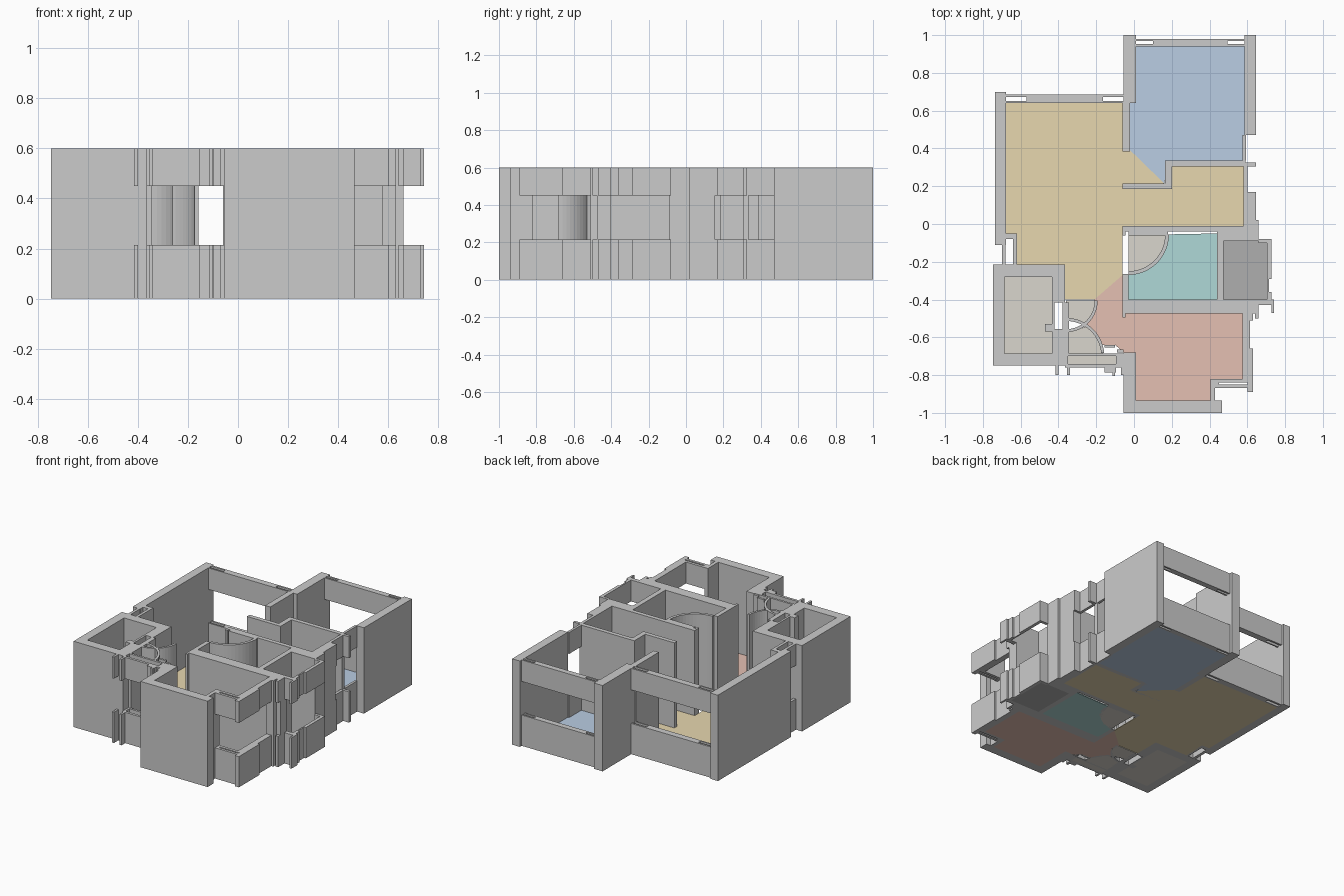
import bpy, bmesh, math

H, SILL, HEAD, FLOOR = 0.6, 0.215, 0.45, 0.005


def finish(bm, name, colour=None):
    bmesh.ops.recalc_face_normals(bm, faces=bm.faces)
    me = bpy.data.meshes.new(name)
    bm.to_mesh(me)
    bm.free()
    ob = bpy.data.objects.new(name, me)
    bpy.context.collection.objects.link(ob)
    if colour:
        mat = bpy.data.materials.new(name + "_colour")
        mat.diffuse_color = (*colour, 1)
        me.materials.append(mat)
    return ob


def prism(bm, pts, z0, z1):
    low = [bm.verts.new((x, y, z0)) for x, y in pts]
    top = [bm.verts.new((x, y, z1)) for x, y in pts]
    bm.faces.new(low[::-1])
    bm.faces.new(top)
    n = len(pts)
    for i in range(n):
        j = (i + 1) % n
        bm.faces.new((low[i], low[j], top[j], top[i]))


def walls(name, rects, spans=((0, H),)):
    bm = bmesh.new()
    for x0, x1, y0, y1 in rects:
        for z0, z1 in spans:
            prism(bm, [(x0, y0), (x1, y0), (x1, y1), (x0, y1)], z0, z1)
    return finish(bm, name)


def arc(cx, cy, r, a0, a1, n=14):
    return [(cx + r * math.cos(math.radians(a0 + (a1 - a0) * i / n)),
             cy + r * math.sin(math.radians(a0 + (a1 - a0) * i / n))) for i in range(n + 1)]


def arc_wall(name, cx, cy, r, w, a0, a1):
    bm = bmesh.new()
    prism(bm, arc(cx, cy, r, a0, a1) + arc(cx, cy, r - w, a1, a0), 0, H)
    return finish(bm, name)


def floor(name, pts, colour):
    bm = bmesh.new()
    prism(bm, pts, 0, FLOOR)
    return finish(bm, name, colour)


def slotted(x0, x1, y0, y1, s0, s1, inset):
    # window wall plan with an open slot at each end
    return [(x0, x1, y0, s0), (x0, x1, s1, y1), (x0 + inset, x1 - inset, s0, s1)]


BANDS = ((0, SILL), (HEAD, H))

# Full-height outer walls
walls("outer_walls", [
    (-0.737, -0.678, -0.11, 0.70),
    (-0.055, 0.01, 0.64, 1.0),
    (0.585, 0.645, 0.47, 1.0),
    (0.58, 0.645, -0.01, 0.155),
    (0.44, 0.66, -0.09, -0.01),
    (0.645, 0.66, -0.01, 0.02),
    (-0.055, 0.01, -0.935, -0.68),
    (-0.055, 0.465, -1.0, -0.935),
    (0.41, 0.465, -0.94, -0.935),
    (0.575, 0.63, -0.51, -0.475),
])

# Service room shaft at the left front
walls("shaft_walls", [
    (-0.747, -0.685, -0.75, -0.215),
    (-0.685, -0.365, -0.28, -0.215),
    (-0.685, -0.365, -0.75, -0.685),
    (-0.435, -0.365, -0.415, -0.28),
    (-0.435, -0.42, -0.555, -0.415),
    (-0.378, -0.345, -0.555, -0.415),
    (-0.435, -0.365, -0.685, -0.555),
    (-0.365, -0.345, -0.69, -0.555),
    (-0.47, -0.435, -0.57, -0.53),
])

# Interior partitions
walls("partition_walls", [
    (-0.06, -0.02, 0.385, 0.64),
    (-0.06, 0.20, 0.185, 0.215),
    (0.165, 0.20, 0.215, 0.335),
    (0.20, 0.59, 0.305, 0.335),
    (-0.06, 0.44, -0.04, -0.01),
    (-0.03, 0.18, -0.06, -0.04),
    (0.44, 0.475, -0.40, -0.09),
    (-0.06, 0.66, -0.475, -0.40),
    (-0.06, -0.03, -0.40, -0.265),
    (-0.06, -0.045, -0.495, -0.475),
    (0.405, 0.43, -0.935, -0.82),
    (-0.06, -0.045, -0.06, -0.04),
])

# Window walls: sill and lintel bands
walls("back_bedroom_window", slotted(0.01, 0.585, 0.94, 0.98, 0.952, 0.968, 0.09), BANDS)
walls("living_room_window", slotted(-0.678, -0.055, 0.64, 0.685, 0.65, 0.672, 0.11), BANDS)
walls("left_notch_window", [
    (-0.70, -0.68, -0.215, -0.11),
    (-0.64, -0.62, -0.215, -0.05),
    (-0.678, -0.64, -0.08, -0.05),
], BANDS)
walls("right_passage_window", [
    (0.58, 0.60, 0.155, 0.305),
    (0.575, 0.592, 0.335, 0.47),
    (0.59, 0.645, 0.305, 0.325),
    (0.60, 0.645, 0.155, 0.17),
], BANDS)
walls("balcony_parapet", [
    (0.705, 0.715, -0.43, -0.09),
    (0.715, 0.728, -0.29, -0.08),
    (0.715, 0.728, -0.43, -0.36),
    (0.728, 0.742, -0.47, -0.40),
    (0.66, 0.728, -0.10, -0.08),
    (0.66, 0.728, -0.43, -0.40),
    (0.64, 0.66, -0.50, -0.475),
], BANDS)
walls("front_bedroom_window", [
    (0.575, 0.615, -0.82, -0.51),
    (0.615, 0.63, -0.82, -0.66),
    (0.43, 0.60, -0.84, -0.82),
    (0.43, 0.60, -0.868, -0.85),
    (0.43, 0.45, -0.85, -0.84),
    (0.60, 0.63, -0.89, -0.82),
], BANDS)
walls("entry_window", [
    (-0.365, -0.055, -0.70, -0.685),
    (-0.365, -0.055, -0.76, -0.742),
    (-0.365, -0.35, -0.742, -0.70),
    (-0.095, -0.055, -0.742, -0.70),
    (-0.415, -0.40, -0.80, -0.75),
    (-0.355, -0.34, -0.80, -0.76),
    (-0.155, -0.095, -0.785, -0.76),
    (-0.115, -0.10, -0.805, -0.785),
    (-0.07, -0.055, -0.80, -0.76),
    (-0.155, -0.10, -0.655, -0.64),
    (-0.09, -0.055, -0.68, -0.665),
], BANDS)

# Curved door swings
arc_wall("bathroom_door_swing", -0.03, -0.055, 0.215, 0.02, -90, 0)
arc_wall("entry_door_swing_upper", -0.36, -0.405, 0.168, 0.016, -90, 0)
arc_wall("entry_door_swing_lower", -0.36, -0.70, 0.203, 0.016, 5, 90)

# Floors
BEIGE = (0.70, 0.67, 0.61)
floor("living_floor", [
    (-0.68, 0.645), (-0.06, 0.645), (-0.06, 0.39), (-0.02, 0.39), (0.16, 0.215), (0.20, 0.215),
    (0.20, 0.31), (0.585, 0.31), (0.585, -0.01), (-0.06, -0.01), (-0.06, -0.27), (-0.21, -0.40),
    (-0.365, -0.40), (-0.365, -0.215), (-0.625, -0.215), (-0.625, -0.05), (-0.68, -0.05)],
    (0.80, 0.68, 0.43))
floor("back_bedroom_floor", [
    (0.01, 0.94), (0.585, 0.94), (0.585, 0.33), (0.18, 0.33), (0.16, 0.215), (-0.02, 0.39),
    (-0.02, 0.64), (0.01, 0.64)], (0.49, 0.61, 0.77))
floor("front_bedroom_floor", [
    (-0.21, -0.40), (-0.06, -0.27), (-0.06, -0.475), (0.575, -0.475), (0.575, -0.82),
    (0.405, -0.82), (0.405, -0.935), (0.01, -0.935), (0.01, -0.68), (-0.055, -0.68),
    (-0.10, -0.64), (-0.165, -0.64), (-0.20, -0.575), (-0.25, -0.53), (-0.20, -0.46)],
    (0.78, 0.53, 0.45))
floor("bathroom_floor", arc(-0.03, -0.055, 0.205, -90, 0)
      + [(0.44, -0.05), (0.44, -0.40), (-0.03, -0.40)], (0.43, 0.69, 0.68))
floor("bathroom_swing_floor", arc(-0.03, -0.055, 0.205, -90, 0) + [(-0.03, -0.055)], BEIGE)
floor("balcony_floor", [(0.475, -0.40), (0.705, -0.40), (0.705, -0.09), (0.475, -0.09)],
      (0.43, 0.43, 0.43))
floor("shaft_floor", [(-0.685, -0.685), (-0.435, -0.685), (-0.435, -0.28), (-0.685, -0.28)], BEIGE)
floor("entry_upper_floor", arc(-0.36, -0.405, 0.16, -48, 0) + [(-0.36, -0.405), (-0.36, -0.505)], BEIGE)
floor("entry_lower_floor", arc(-0.36, -0.70, 0.195, 5, 55)
      + [(-0.30, -0.56), (-0.35, -0.57), (-0.35, -0.69), (-0.17, -0.69)], BEIGE)
floor("entry_sill_floor", [(-0.35, -0.742), (-0.095, -0.742), (-0.095, -0.70), (-0.35, -0.70)], BEIGE)
